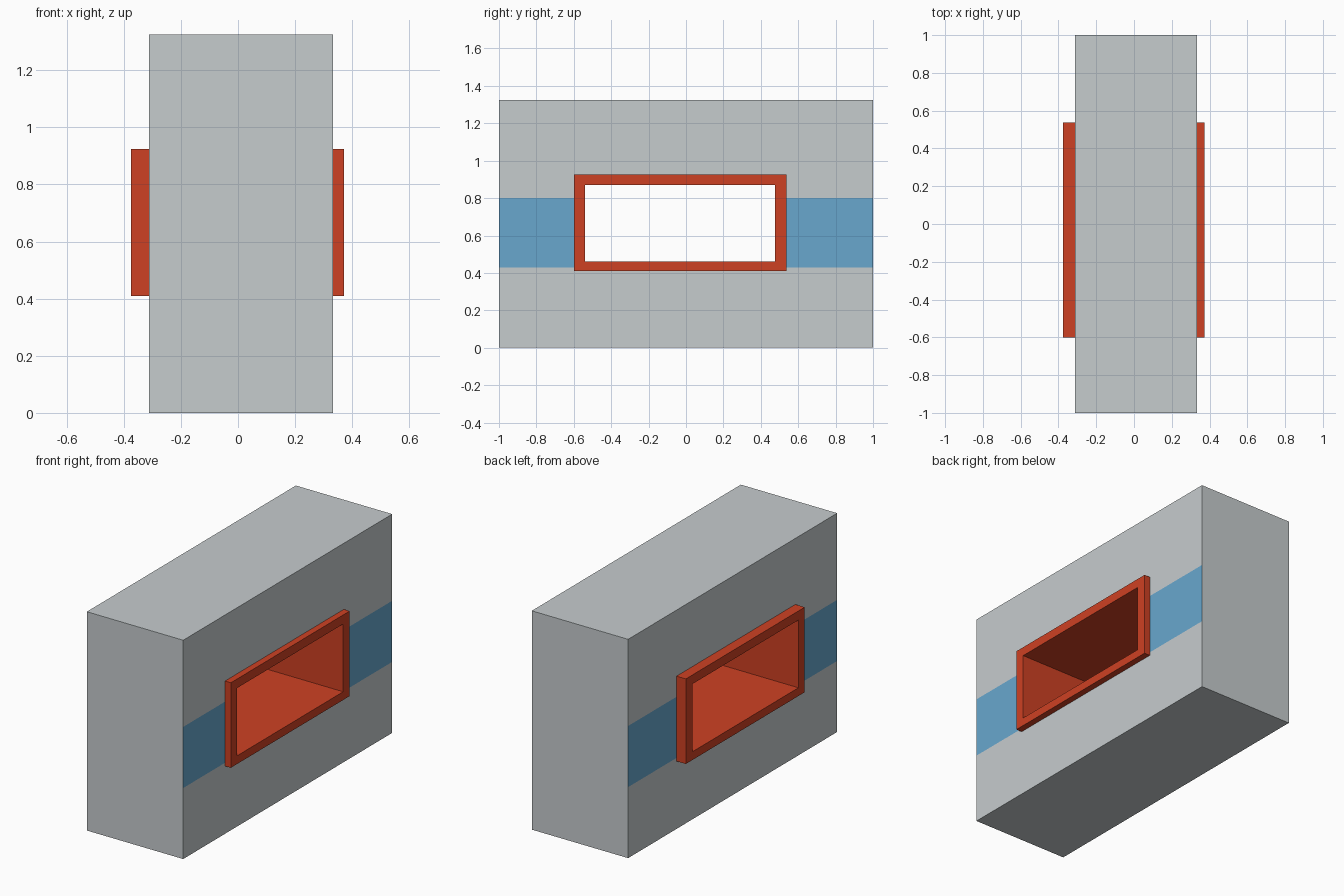
import bpy, bmesh

if "Cube" in bpy.data.objects:
    bpy.data.objects.remove(bpy.data.objects["Cube"])


def srgb(r, g, b):
    def lin(c):
        c /= 255
        return c / 12.92 if c <= 0.04045 else ((c + 0.055) / 1.055) ** 2.4
    return (lin(r), lin(g), lin(b), 1)


def material(name, rgb):
    m = bpy.data.materials.new(name)
    m.diffuse_color = srgb(*rgb)
    m.use_nodes = True
    m.node_tree.nodes["Principled BSDF"].inputs["Base Color"].default_value = m.diffuse_color
    return m


def pierced_block(name, x0, x1, ys, zs, hole, mats):
    """Grid in the y-z plane without the hole cells, extruded along x."""
    bm = bmesh.new()
    v = [[bm.verts.new((x0, y, z)) for z in zs] for y in ys]
    hy0, hy1, hz0, hz1 = hole
    for i in range(len(ys) - 1):
        for j in range(len(zs) - 1):
            cy, cz = (ys[i] + ys[i + 1]) / 2, (zs[j] + zs[j + 1]) / 2
            if not (hy0 < cy < hy1 and hz0 < cz < hz1):
                bm.faces.new((v[i][j], v[i + 1][j], v[i + 1][j + 1], v[i][j + 1]))
    ext = bmesh.ops.extrude_face_region(bm, geom=bm.faces[:], use_keep_orig=True)
    top = [e for e in ext["geom"] if isinstance(e, bmesh.types.BMVert)]
    bmesh.ops.translate(bm, verts=top, vec=(x1 - x0, 0, 0))
    loose = [w for w in bm.verts if not w.link_faces]
    bmesh.ops.delete(bm, geom=loose, context='VERTS')
    bmesh.ops.recalc_face_normals(bm, faces=bm.faces[:])
    me = bpy.data.meshes.new(name)
    bm.to_mesh(me)
    bm.free()
    for m in mats:
        me.materials.append(m)
    ob = bpy.data.objects.new(name, me)
    bpy.context.collection.objects.link(ob)
    return ob


grey = material("wall_grey", (198, 204, 206))
blue = material("stripe_blue", (104, 167, 206))
red = material("frame_red", (206, 65, 35))

# Wall with a window opening, slightly smaller than the frame's outside
STRIPE = (0.43, 0.80)
opening = (-0.58, 0.52, 0.44, 0.90)
wall = pierced_block("wall", -0.3125, 0.333, [-1, -0.58, 0.52, 1],
                     [0, STRIPE[0], 0.44, STRIPE[1], 0.90, 1.325],
                     opening, [grey, blue])

# Painted stripe on both broad sides
for p in wall.data.polygons:
    if abs(p.normal.x) > 0.9 and STRIPE[0] < p.center.z < STRIPE[1]:
        p.material_index = 1

# Window frame, through the whole wall
pierced_block("window_frame", -0.375, 0.372, [-0.60, -0.54, 0.475, 0.537],
              [0.41, 0.46, 0.87, 0.925], (-0.54, 0.475, 0.46, 0.87), [red])
